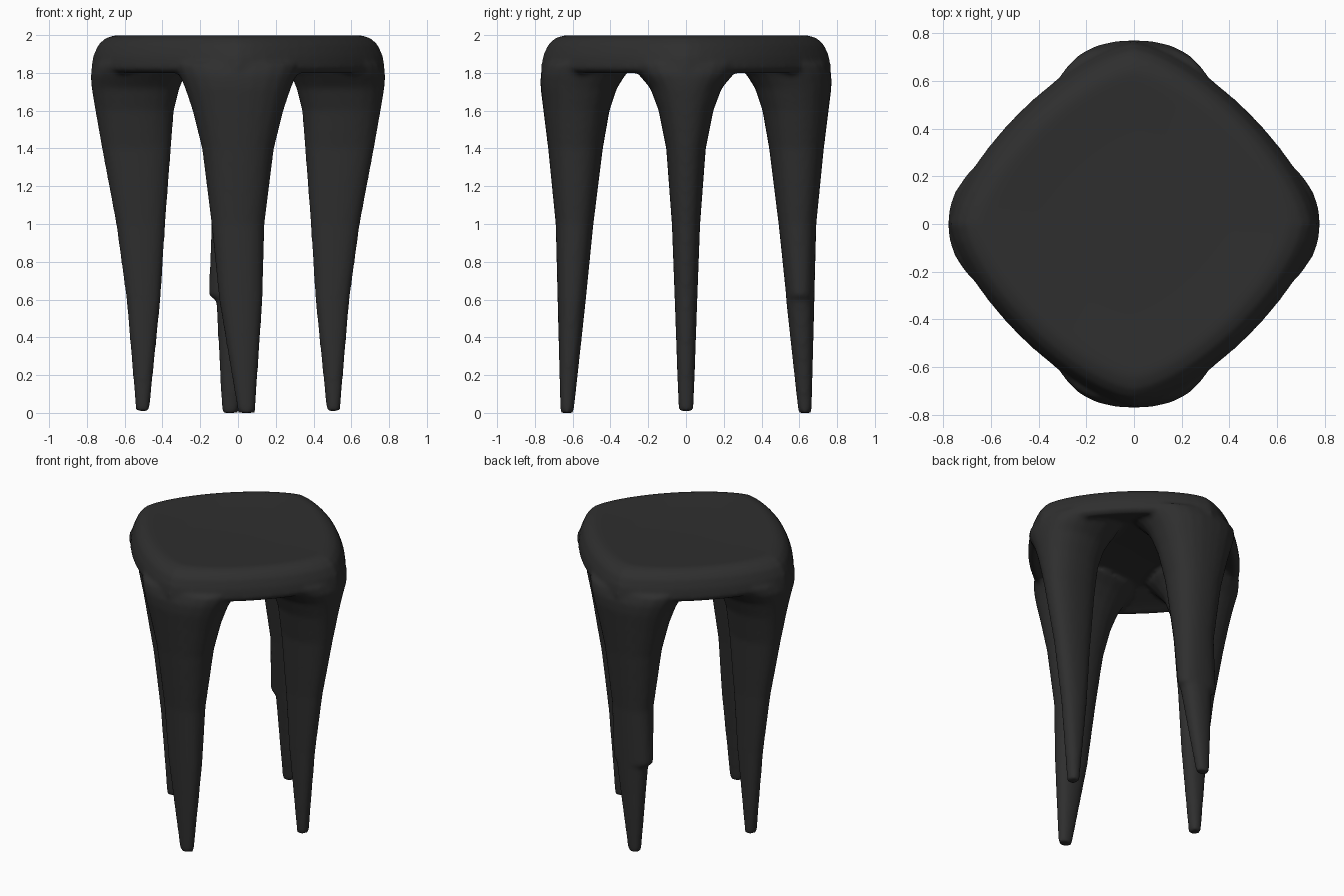
import bpy, bmesh, math
from mathutils import Matrix

cube = bpy.data.objects.get("Cube")
if cube:
    bpy.data.objects.remove(cube, do_unlink=True)

charcoal = bpy.data.materials.new("charcoal plastic")
charcoal.use_nodes = True
color = (0.028, 0.028, 0.028, 1)
charcoal.diffuse_color = color
bsdf = charcoal.node_tree.nodes["Principled BSDF"]
bsdf.inputs["Base Color"].default_value = color
bsdf.inputs["Roughness"].default_value = 0.6


def power_ring(p, rx, ry, n):
    """Closed superellipse outline: p < 2 is diamond-like, p > 2 is boxy."""
    ring = []
    for i in range(n):
        a = math.tau * i / n
        c, s = math.cos(a), math.sin(a)
        r = (abs(c) ** p + abs(s) ** p) ** (-1 / p)
        ring.append((rx * r * c, ry * r * s))
    return ring


def loft(bm, rings, turn=0):
    """Skin a stack of rings and cap both ends."""
    rot = Matrix.Rotation(turn, 4, 'Z')
    loops = [[bm.verts.new(rot @ bm_vec) for bm_vec in map(vec, ring)] for ring in rings]
    n = len(loops[0])
    for a, b in zip(loops, loops[1:]):
        for i in range(n):
            j = (i + 1) % n
            bm.faces.new((a[i], a[j], b[j], b[i]))
    bm.faces.new(loops[0][::-1])
    bm.faces.new(loops[-1])


def vec(co):
    return Matrix.Translation(co).to_translation()


bm = bmesh.new()

# Seat: rounded diamond slab, hollowed below and slightly dished on top
seat_profile = [(0.05, 1.88), (0.6, 1.87), (0.85, 1.82), (0.95, 1.795), (1, 1.82),
                (0.985, 1.89), (0.95, 1.95), (0.9, 1.985), (0.83, 2.0), (0.5, 1.99), (0.05, 1.985)]
outline = power_ring(1.42, 0.78, 0.77, 64)
loft(bm, [[(x * s, y * s, z) for x, y in outline] for s, z in seat_profile])


def leg(sections, turn):
    """Sections hold height, inner and outer radius, and the two side limits."""
    rings = []
    for z, inner, outer, low, high in sections:
        cx, cy = (inner + outer) / 2, (low + high) / 2
        ring = power_ring(2.3, (outer - inner) / 2, (high - low) / 2, 24)
        rings.append([(cx + x, cy + y, z) for x, y in ring])
    loft(bm, rings, turn)


# Left and right legs: deep, narrow blades leaning inward to the floor
side_leg = [(0.01, 0.47, 0.54, -0.04, 0.04), (0.6, 0.41, 0.59, -0.06, 0.06),
            (1.0, 0.385, 0.645, -0.075, 0.075), (1.4, 0.355, 0.72, -0.105, 0.105),
            (1.6, 0.34, 0.755, -0.145, 0.145), (1.72, 0.31, 0.775, -0.19, 0.19),
            (1.79, 0.28, 0.78, -0.25, 0.25), (1.85, 0.24, 0.76, -0.3, 0.3)]
for turn in (0, math.pi):
    leg(side_leg, turn)

# Front leg: broad across, tapering to an off-centre foot
wide_top = [(1.0, 0.49, 0.69, -0.14, 0.14), (1.4, 0.44, 0.73, -0.19, 0.19),
            (1.6, 0.405, 0.755, -0.24, 0.24), (1.72, 0.365, 0.77, -0.28, 0.28),
            (1.79, 0.32, 0.77, -0.31, 0.31), (1.85, 0.26, 0.75, -0.34, 0.34)]
leg([(0, 0.595, 0.665, 0, 0.09), (0.6, 0.53, 0.68, -0.1, 0.13)] + wide_top, -math.pi / 2)

# Back leg: same, with a small step on its right side
leg([(0, 0.595, 0.665, 0, 0.085), (0.6, 0.53, 0.68, -0.1, 0.115),
     (0.62, 0.53, 0.68, -0.125, 0.155)] + wide_top, math.pi / 2)

mesh = bpy.data.meshes.new("stool_body")
bm.to_mesh(mesh)
bm.free()
mesh.materials.append(charcoal)
stool = bpy.data.objects.new("stool_body", mesh)
bpy.context.collection.objects.link(stool)

# Fuse seat and legs into one moulded shell
fuse = stool.modifiers.new("fuse", 'REMESH')
fuse.mode = 'VOXEL'
fuse.voxel_size = 0.015
fuse.use_smooth_shade = True
soften = stool.modifiers.new("soften", 'SMOOTH')
soften.factor = 0.5
soften.iterations = 6
